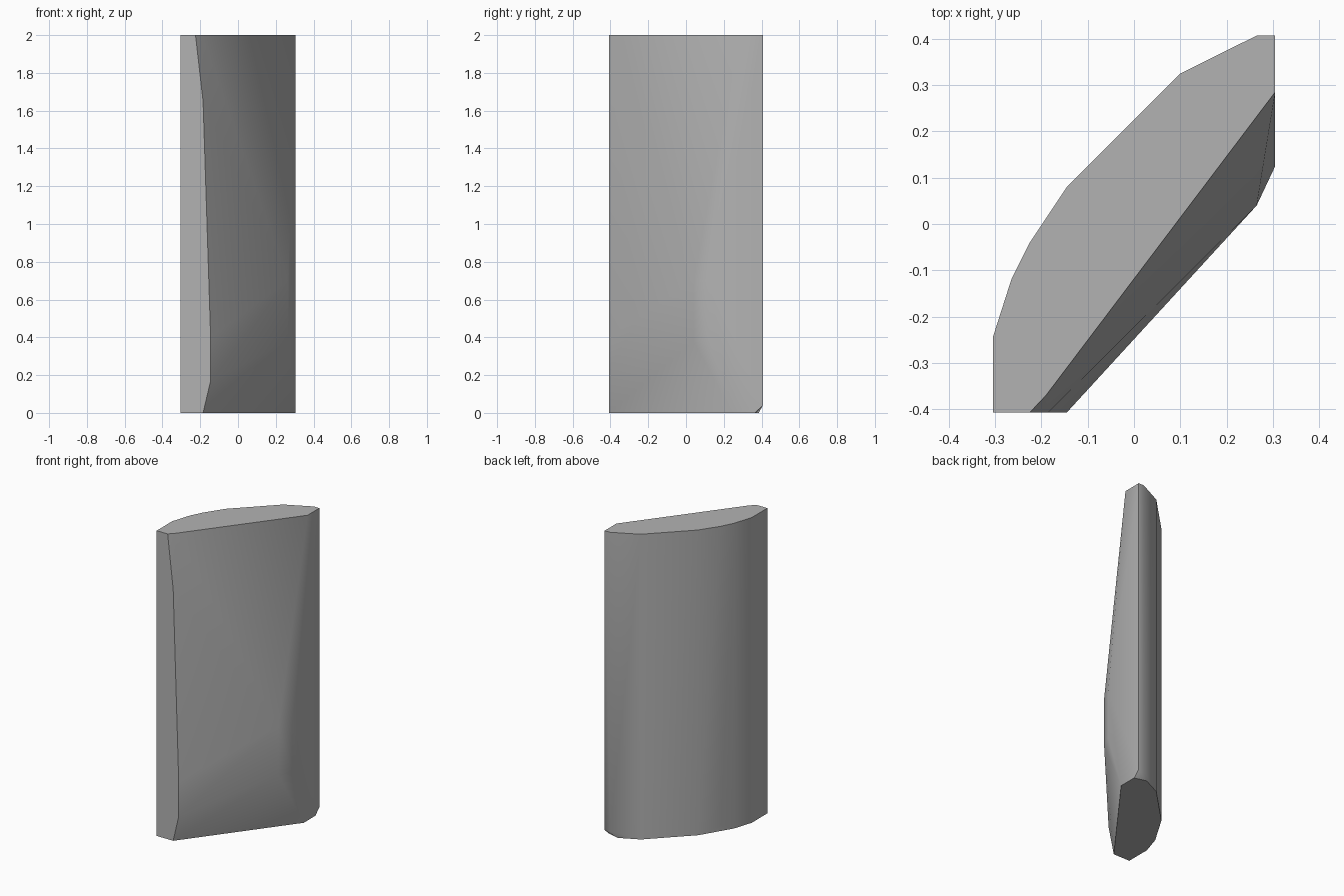
import bpy
import bmesh
import math

cube = bpy.data.objects.get("Cube")
if cube:
    bpy.data.objects.remove(cube, do_unlink=True)

# Plain grey stone
stone = bpy.data.materials.new("grey stone")
stone.use_nodes = True
stone.diffuse_color = (0.45, 0.45, 0.45, 1)
stone.node_tree.nodes["Principled BSDF"].inputs["Base Color"].default_value = stone.diffuse_color

# Rounded back outline, running up the full height
back = [(-0.305, -0.407), (-0.305, -0.245), (-0.265, -0.12),
        (-0.145, 0.08), (0.10, 0.325)]
points = [(x, y, z) for x, y in back for z in (0, 2)]

# Back corners, with two small chips at the foot
points += [(-0.225, -0.04, 0.04), (-0.225, -0.04, 2),
           (0.265, 0.407, 0.04), (0.265, 0.407, 2),
           (0.305, 0.407, 0.04), (0.305, 0.407, 2),
           (0.225, 0.385, 0), (0.305, 0.365, 0)]

# Hewn front: narrow top, bulging low down, undercut foot
points += [(-0.225, -0.407, 2), (-0.19, -0.37, 2), (0.305, 0.285, 2),
           (-0.185, -0.407, 1.65), (-0.145, -0.407, 0.4), (-0.145, -0.407, 0.17),
           (0.265, 0.04, 0.7), (0.265, 0.04, 0.38),
           (0.305, 0.125, 0.7), (0.305, 0.125, 0.38),
           (-0.185, -0.407, 0), (0.305, 0.245, 0)]

# Wrap the corner points into one convex slab
bm = bmesh.new()
for p in points:
    bm.verts.new(p)
hull = bmesh.ops.convex_hull(bm, input=bm.verts)
loose = [v for v in bm.verts if not v.link_faces]
bmesh.ops.delete(bm, geom=loose, context='VERTS')
bmesh.ops.dissolve_limit(bm, angle_limit=math.radians(1), verts=bm.verts, edges=bm.edges)
bmesh.ops.recalc_face_normals(bm, faces=bm.faces)

mesh = bpy.data.meshes.new("stone_slab")
bm.to_mesh(mesh)
bm.free()
mesh.materials.append(stone)
slab = bpy.data.objects.new("stone_slab", mesh)
bpy.context.collection.objects.link(slab)

# Soften the hewn faces, keep the rims crisp
bpy.ops.object.select_all(action='DESELECT')
slab.select_set(True)
bpy.context.view_layer.objects.active = slab
bpy.ops.object.shade_smooth_by_angle(angle=math.radians(40))
